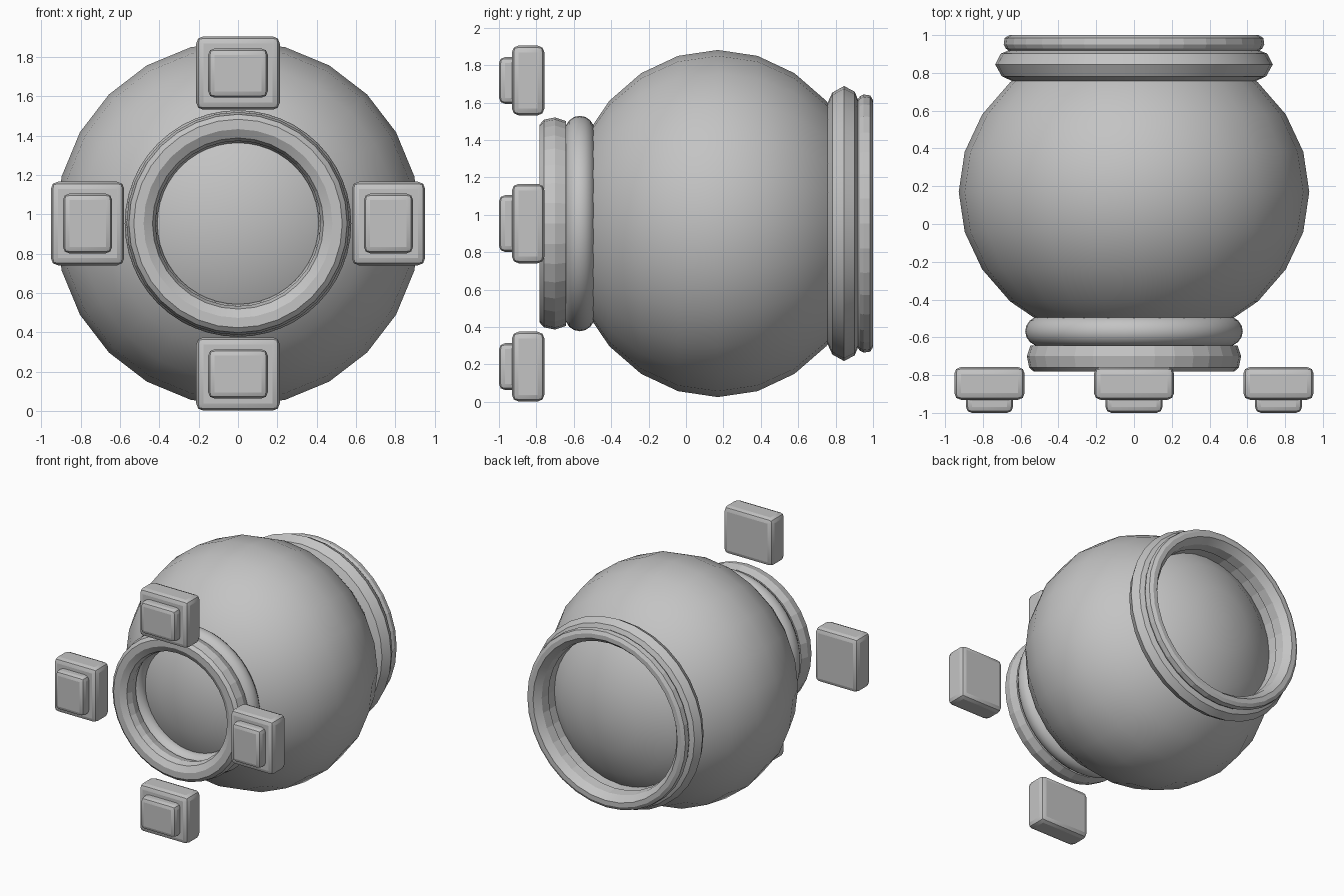
import bpy, bmesh, math
from mathutils import Matrix

if "Cube" in bpy.data.objects:
    bpy.data.objects.remove(bpy.data.objects["Cube"])

CZ = 0.9535          # height of the main axis, which runs along y

grey = bpy.data.materials.new("plain grey")
grey.diffuse_color = (0.55, 0.55, 0.55, 1)
grey.use_nodes = True
grey.node_tree.nodes["Principled BSDF"].inputs["Base Color"].default_value = grey.diffuse_color


def finish(name, bm, smooth_angle):
    bmesh.ops.recalc_face_normals(bm, faces=bm.faces)
    me = bpy.data.meshes.new(name)
    bm.to_mesh(me)
    bm.free()
    me.materials.append(grey)
    ob = bpy.data.objects.new(name, me)
    bpy.context.collection.objects.link(ob)
    bpy.ops.object.select_all(action='DESELECT')
    ob.select_set(True)
    bpy.context.view_layer.objects.active = ob
    bpy.ops.object.shade_smooth_by_angle(angle=math.radians(smooth_angle))
    return ob


def lathe(name, profile, segs, smooth_angle, closed=True):
    """Turn (radius, y) points around the main axis."""
    bm = bmesh.new()
    rings = []
    for r, y in profile:
        rings.append([bm.verts.new((r * math.cos(2 * math.pi * i / segs), y,
                                    CZ + r * math.sin(2 * math.pi * i / segs)))
                      for i in range(segs)])
    n = len(rings)
    for k in range(n if closed else n - 1):
        a, b = rings[k], rings[(k + 1) % n]
        for i in range(segs):
            j = (i + 1) % segs
            bm.faces.new((a[i], a[j], b[j], b[i]))
    bmesh.ops.remove_doubles(bm, verts=bm.verts, dist=1e-5)
    return finish(name, bm, smooth_angle)


def block(name, size, centre, angle, bevel):
    """Bevelled box, placed above the axis and then turned around it."""
    bm = bmesh.new()
    bmesh.ops.create_cube(bm, size=1)
    bmesh.ops.scale(bm, vec=size, verts=bm.verts)
    bmesh.ops.bevel(bm, geom=bm.edges[:], offset=bevel, segments=2,
                    profile=0.5, affect='EDGES')
    bmesh.ops.translate(bm, vec=centre, verts=bm.verts)
    turn = Matrix.Translation((0, 0, CZ)) @ Matrix.Rotation(angle, 4, 'Y')
    bmesh.ops.transform(bm, matrix=turn, verts=bm.verts)
    return finish(name, bm, 20)


# round body, slightly flattened from front to back
R, DEPTH, CY, RINGS = 0.928, 0.82, 0.17, 12
body = [(R * math.sin(math.pi * k / RINGS), CY - DEPTH * math.cos(math.pi * k / RINGS))
        for k in range(RINGS + 1)]
lathe("body", body, 24, 40, closed=False)

# front collar: soft ring and faceted lip
soft = [(0.493 + 0.083 * math.cos(2 * math.pi * k / 16),
         -0.568 + 0.08 * math.sin(2 * math.pi * k / 16)) for k in range(16)]
lathe("front_soft_ring", soft, 48, 40)
lathe("front_lip", [(0.435, -0.645), (0.42, -0.71), (0.435, -0.755), (0.48, -0.782),
                    (0.53, -0.782), (0.555, -0.76), (0.567, -0.70), (0.548, -0.642)],
      32, 10)

# back collar: wide ring and narrow lip
lathe("back_wide_ring", [(0.58, 0.80), (0.645, 0.757), (0.70, 0.782), (0.735, 0.845),
                         (0.705, 0.902), (0.65, 0.925), (0.59, 0.91)], 32, 10)
lathe("back_lip", [(0.575, 0.88), (0.585, 0.95), (0.625, 1.0), (0.66, 1.0),
                   (0.685, 0.985), (0.69, 0.95), (0.68, 0.93), (0.64, 0.90)], 32, 10)

# four floating blocks with a raised pad in front
for i, side in enumerate(("top", "right", "bottom", "left")):
    a = i * math.pi / 2
    block(side + "_block", (0.425, 0.174, 0.373), (0, -0.844, 0.765), a, 0.036)
    block(side + "_pad", (0.303, 0.11, 0.25), (0, -0.945, 0.765), a, 0.032)
